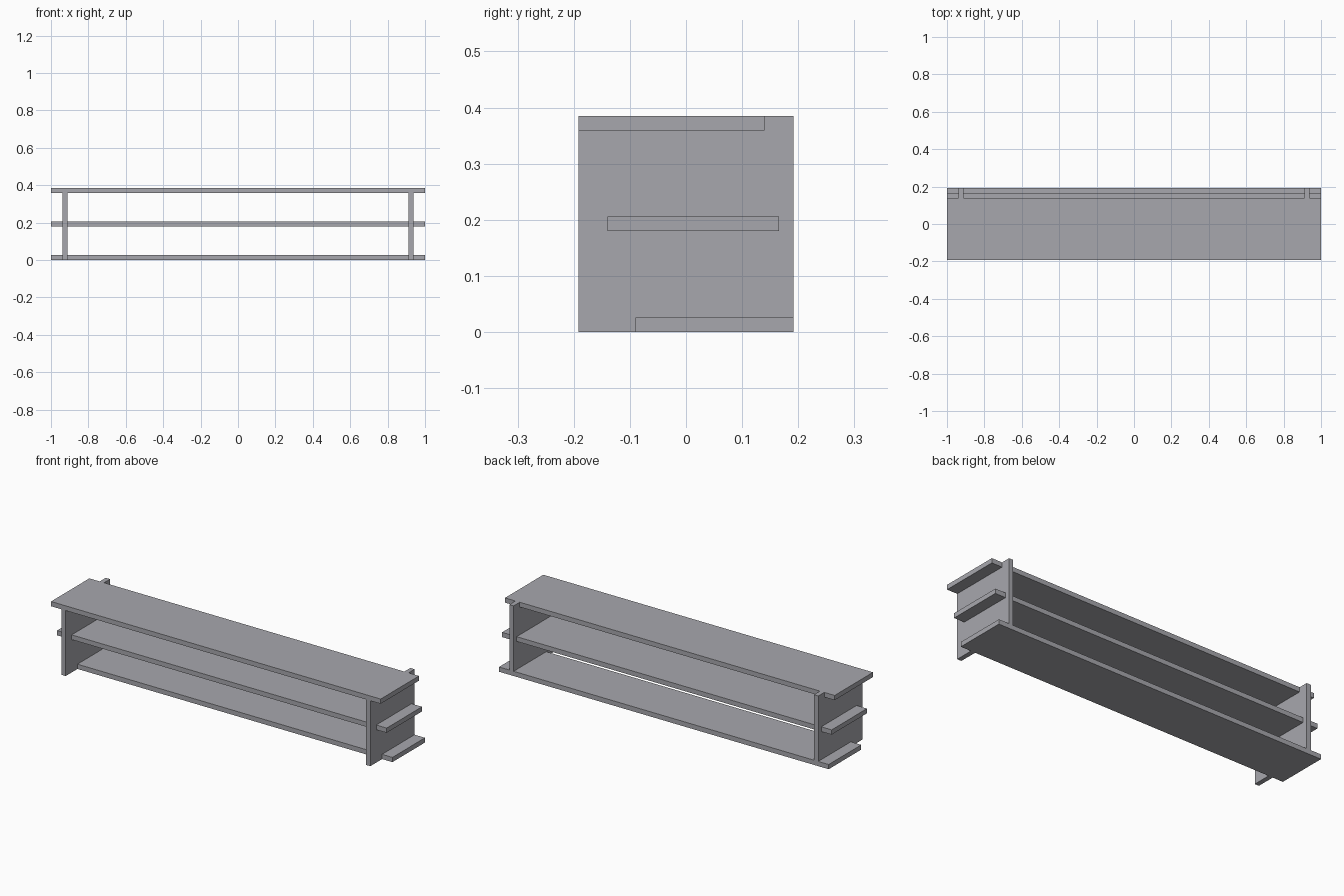
import bpy
import bmesh

cube = bpy.data.objects.get("Cube")
if cube:
    bpy.data.objects.remove(cube, do_unlink=True)

# Single grey board colour
COLOUR = (0.39, 0.39, 0.42, 1.0)
grey = bpy.data.materials.new("board grey")
grey.use_nodes = True
grey.diffuse_color = COLOUR
grey.node_tree.nodes["Principled BSDF"].inputs["Base Color"].default_value = COLOUR

HEIGHT = 0.385
HALF_DEPTH = 0.192
THICK = 0.026


def board(name, profile, x0, x1):
    """Extrude a (y, z) profile along x from x0 to x1."""
    bm = bmesh.new()
    face = bm.faces.new([bm.verts.new((x0, y, z)) for y, z in profile])
    result = bmesh.ops.extrude_face_region(bm, geom=[face])
    moved = [v for v in result["geom"] if isinstance(v, bmesh.types.BMVert)]
    bmesh.ops.translate(bm, verts=moved, vec=(x1 - x0, 0, 0))
    bmesh.ops.recalc_face_normals(bm, faces=bm.faces)
    mesh = bpy.data.meshes.new(name)
    bm.to_mesh(mesh)
    bm.free()
    mesh.materials.append(grey)
    obj = bpy.data.objects.new(name, mesh)
    bpy.context.collection.objects.link(obj)
    return obj


# Three staggered shelves: front edge, back edge, underside
TOP_BACK = 0.14
BOTTOM_FRONT = -0.09
shelves = {
    "bottom_shelf": (BOTTOM_FRONT, HALF_DEPTH, 0),
    "middle_shelf": (-0.14, 0.166, 0.18),
    "top_shelf": (-HALF_DEPTH, TOP_BACK, HEIGHT - THICK),
}
for name, (front, back, z) in shelves.items():
    board(name, [(front, z), (back, z), (back, z + THICK), (front, z + THICK)], -1, 1)

# Upright panels, notched to seat the top and bottom shelves
panel = [
    (-HALF_DEPTH, 0), (BOTTOM_FRONT, 0), (BOTTOM_FRONT, THICK), (HALF_DEPTH, THICK),
    (HALF_DEPTH, HEIGHT), (TOP_BACK, HEIGHT),
    (TOP_BACK, HEIGHT - THICK), (-HALF_DEPTH, HEIGHT - THICK),
]
for name, side in (("left_panel", 1), ("right_panel", -1)):
    board(name, panel, side * 0.911, side * 0.937)
